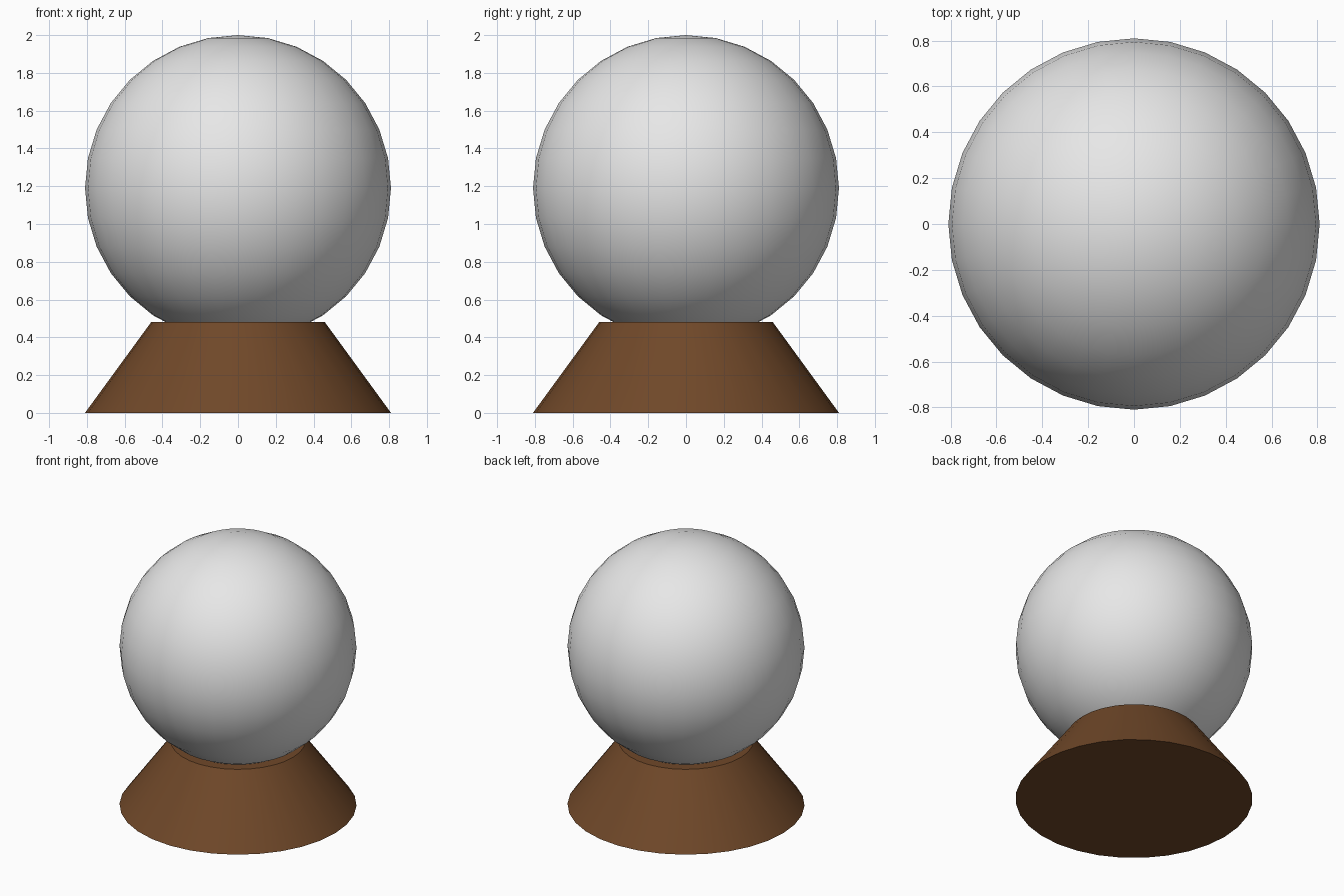
import bpy
import math

if "Cube" in bpy.data.objects:
    bpy.data.objects.remove(bpy.data.objects["Cube"])


def material(name, rgb):
    m = bpy.data.materials.new(name)
    m.diffuse_color = (*rgb, 1.0)
    m.use_nodes = True
    m.node_tree.nodes["Principled BSDF"].inputs["Base Color"].default_value = m.diffuse_color
    return m


def finish(name, mat, angle):
    ob = bpy.context.object
    ob.name = name
    ob.data.materials.append(mat)
    bpy.ops.object.shade_smooth_by_angle(angle=math.radians(angle))
    return ob


pale_grey = material("pale grey", (0.8, 0.8, 0.8))
dark_wood = material("dark wood brown", (0.162, 0.065, 0.022))

# Tapered stand
bpy.ops.mesh.primitive_cone_add(vertices=32, radius1=0.81, radius2=0.46,
                                depth=0.48, location=(0, 0, 0.24))
finish("stand", dark_wood, 30)

# Globe sunk into the stand
bpy.ops.mesh.primitive_uv_sphere_add(segments=32, ring_count=16, radius=0.81,
                                     location=(0, 0, 1.19))
finish("globe", pale_grey, 40)
